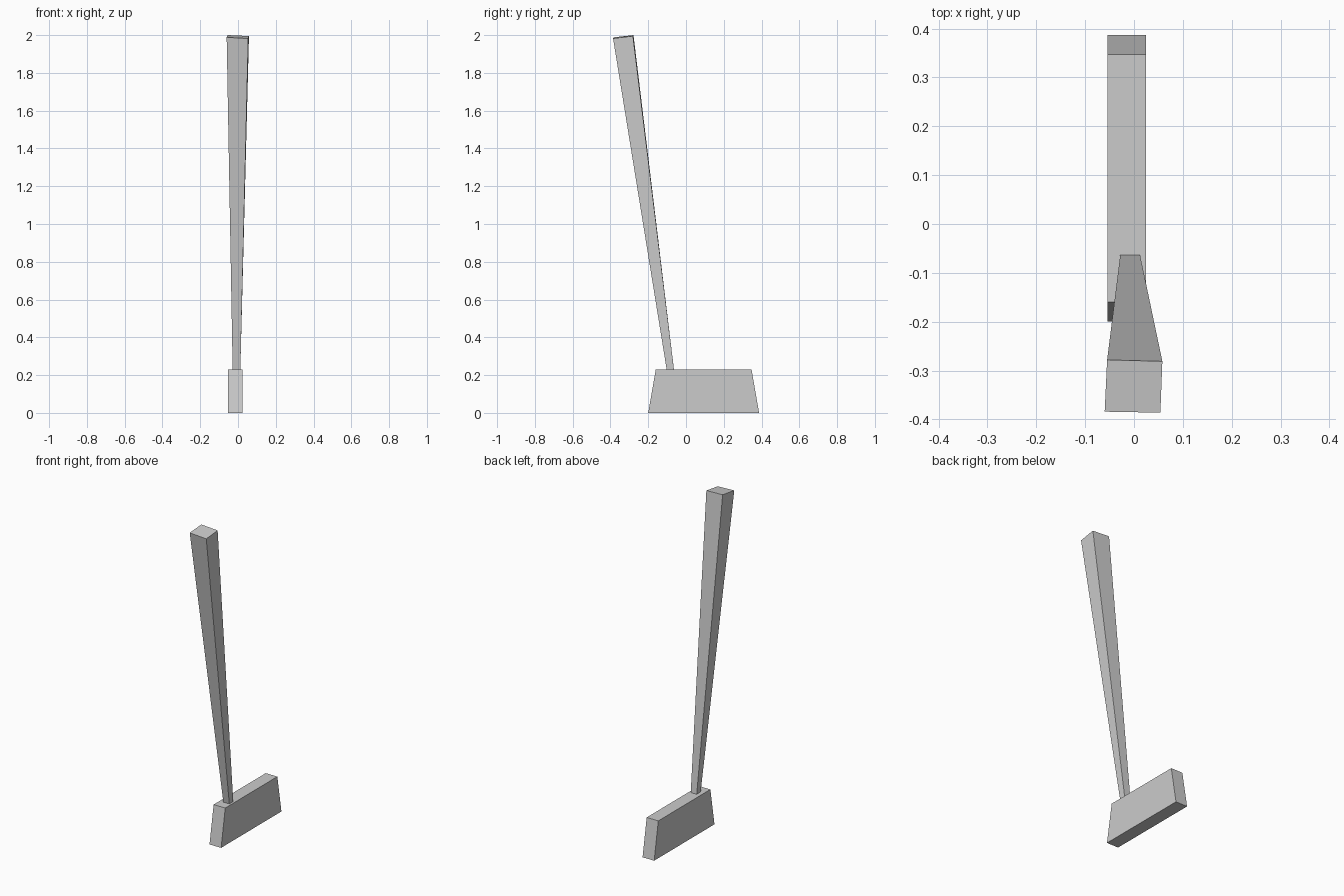
import bpy

if "Cube" in bpy.data.objects:
    bpy.data.objects.remove(bpy.data.objects["Cube"])


def tapered_block(name, bottom, top):
    """Six-sided block between two quads, both listed counter-clockwise from above."""
    faces = [(3, 2, 1, 0), (4, 5, 6, 7)]
    faces += [(i, (i + 1) % 4, (i + 1) % 4 + 4, i + 4) for i in range(4)]
    mesh = bpy.data.meshes.new(name)
    mesh.from_pydata(bottom + top, [], faces)
    mesh.update()
    obj = bpy.data.objects.new(name, mesh)
    bpy.context.collection.objects.link(obj)
    return obj


def rect(x0, x1, y0, y1, z):
    return [(x0, y0, z), (x1, y0, z), (x1, y1, z), (x0, y1, z)]


# Head: slab with sloping ends
tapered_block("head",
              rect(-0.054, 0.025, -0.2, 0.387, 0),
              rect(-0.054, 0.025, -0.16, 0.347, 0.23))

# Handle: leaning shaft that widens upward, set slightly into the head
tapered_block("handle",
              rect(-0.028, 0.012, -0.1, -0.062, 0.215),
              [(-0.06, -0.384, 1.988), (0.054, -0.386, 1.982),
               (0.058, -0.281, 1.995), (-0.055, -0.278, 2.0)])
